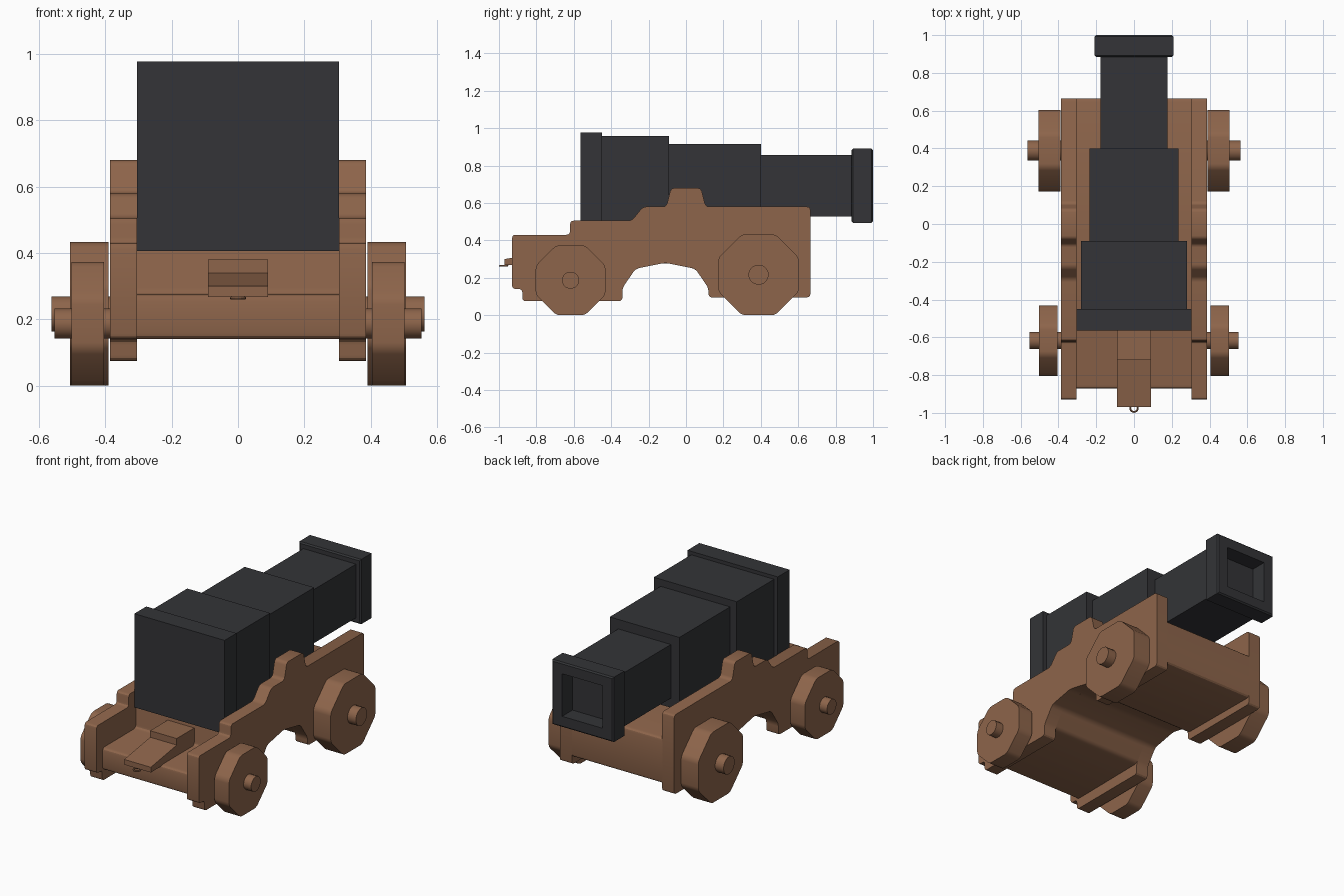
import bpy, bmesh
from math import pi, cos, sin

if "Cube" in bpy.data.objects:
    bpy.data.objects.remove(bpy.data.objects["Cube"])


def material(name, color):
    m = bpy.data.materials.new(name)
    m.diffuse_color = (*color, 1)
    m.use_nodes = True
    m.node_tree.nodes["Principled BSDF"].inputs["Base Color"].default_value = m.diffuse_color
    return m


WOOD = material("wood", (0.27, 0.13, 0.07))
IRON = material("iron", (0.033, 0.034, 0.038))


def finish(bm, name, mat, smooth=True):
    bmesh.ops.recalc_face_normals(bm, faces=bm.faces)
    me = bpy.data.meshes.new(name)
    bm.to_mesh(me)
    bm.free()
    me.materials.append(mat)
    ob = bpy.data.objects.new(name, me)
    bpy.context.collection.objects.link(ob)
    if smooth:
        bpy.ops.object.select_all(action='DESELECT')
        ob.select_set(True)
        bpy.context.view_layer.objects.active = ob
        bpy.ops.object.shade_smooth_by_angle(angle=pi / 7)
    return ob


def slab(name, profile, x0, x1, round_by=0.0):
    """Extrude a (y, z) profile from x0 to x1, rounding the profile corners."""
    bm = bmesh.new()
    a = [bm.verts.new((x0, y, z)) for y, z in profile]
    b = [bm.verts.new((x1, y, z)) for y, z in profile]
    bm.faces.new(a)
    bm.faces.new(b[::-1])
    n = len(a)
    for i in range(n):
        j = (i + 1) % n
        bm.faces.new((a[i], b[i], b[j], a[j]))
    if round_by:
        edges = [bm.edges.get((p, q)) for p, q in zip(a, b)]
        bmesh.ops.bevel(bm, geom=edges, offset=round_by, segments=3,
                        profile=0.5, affect='EDGES')
    return finish(bm, name, WOOD)


def polygon(y, z, r, n):
    return [(y + r * cos(2 * pi * (i + 0.5) / n), z + r * sin(2 * pi * (i + 0.5) / n))
            for i in range(n)]


# Square stepped barrel with a shallow square bore: (y, half width, half height)
rings = [(-0.565, 0.305, 0.286), (-0.45, 0.305, 0.286),
         (-0.45, 0.28, 0.265), (-0.09, 0.28, 0.265),
         (-0.09, 0.235, 0.222), (0.40, 0.235, 0.222),
         (0.40, 0.178, 0.164), (0.885, 0.178, 0.164),
         (0.885, 0.20, 0.19), (0.893, 0.208, 0.198),
         (0.992, 0.208, 0.198), (1.0, 0.20, 0.19),
         (1.0, 0.137, 0.13), (0.90, 0.137, 0.13)]
bm = bmesh.new()
loops = [[bm.verts.new((sx * w, y, 0.692 + sz * h))
          for sx, sz in ((-1, -1), (1, -1), (1, 1), (-1, 1))] for y, w, h in rings]
for p, q in zip(loops, loops[1:]):
    for i in range(4):
        j = (i + 1) % 4
        bm.faces.new((p[i], p[j], q[j], q[i]))
bm.faces.new(loops[0])
bm.faces.new(loops[-1])
finish(bm, "barrel", IRON, smooth=False)

# Carriage side profile, with the arch shared by the bed
arch = [(0.12, 0.145), (0.05, 0.248), (-0.11, 0.28), (-0.27, 0.248), (-0.34, 0.145)]
cheek = ([(-0.93, 0.14), (-0.93, 0.43), (-0.62, 0.43), (-0.62, 0.505), (-0.29, 0.505),
          (-0.23, 0.58), (-0.105, 0.58), (-0.08, 0.68), (0.08, 0.68), (0.105, 0.58),
          (0.665, 0.58), (0.665, 0.095), (0.12, 0.095)]
         + arch + [(-0.34, 0.075), (-0.875, 0.075), (-0.875, 0.14)])
bed = ([(-0.872, 0.14), (-0.872, 0.275), (-0.55, 0.275), (-0.55, 0.42),
        (0.665, 0.42), (0.665, 0.14)] + arch)
slab("carriage_bed", bed, -0.306, 0.306, 0.02)

# Cheeks, wheels and axle ends on both sides
for side, s in (("left", -1), ("right", 1)):
    slab(f"cheek_{side}", cheek, s * 0.305, s * 0.386, 0.018)
    for end, y, z, r, hub, x0, x1, x2 in (
            ("muzzle", 0.388, 0.2165, 0.234, 0.054, 0.39, 0.506, 0.563),
            ("breech", -0.617, 0.187, 0.202, 0.046, 0.404, 0.502, 0.553)):
        slab(f"{end}_wheel_{side}", polygon(y, z, r, 8), s * x0, s * x1, 0.02)
        slab(f"{end}_axle_{side}", polygon(y, z, hub, 16), s * 0.3, s * x2)

# Elevating wedge under the breech
slab("wedge", [(-0.97, 0.268), (-0.97, 0.30), (-0.72, 0.34), (-0.72, 0.38),
               (-0.54, 0.38), (-0.54, 0.268)], -0.09, 0.09)

# Pull ring on the wedge
bpy.ops.mesh.primitive_torus_add(major_segments=16, minor_segments=6, major_radius=0.02,
                                 minor_radius=0.005, location=(0, -0.975, 0.264))
ring = bpy.context.object
ring.name = "pull_ring"
ring.data.materials.append(WOOD)
